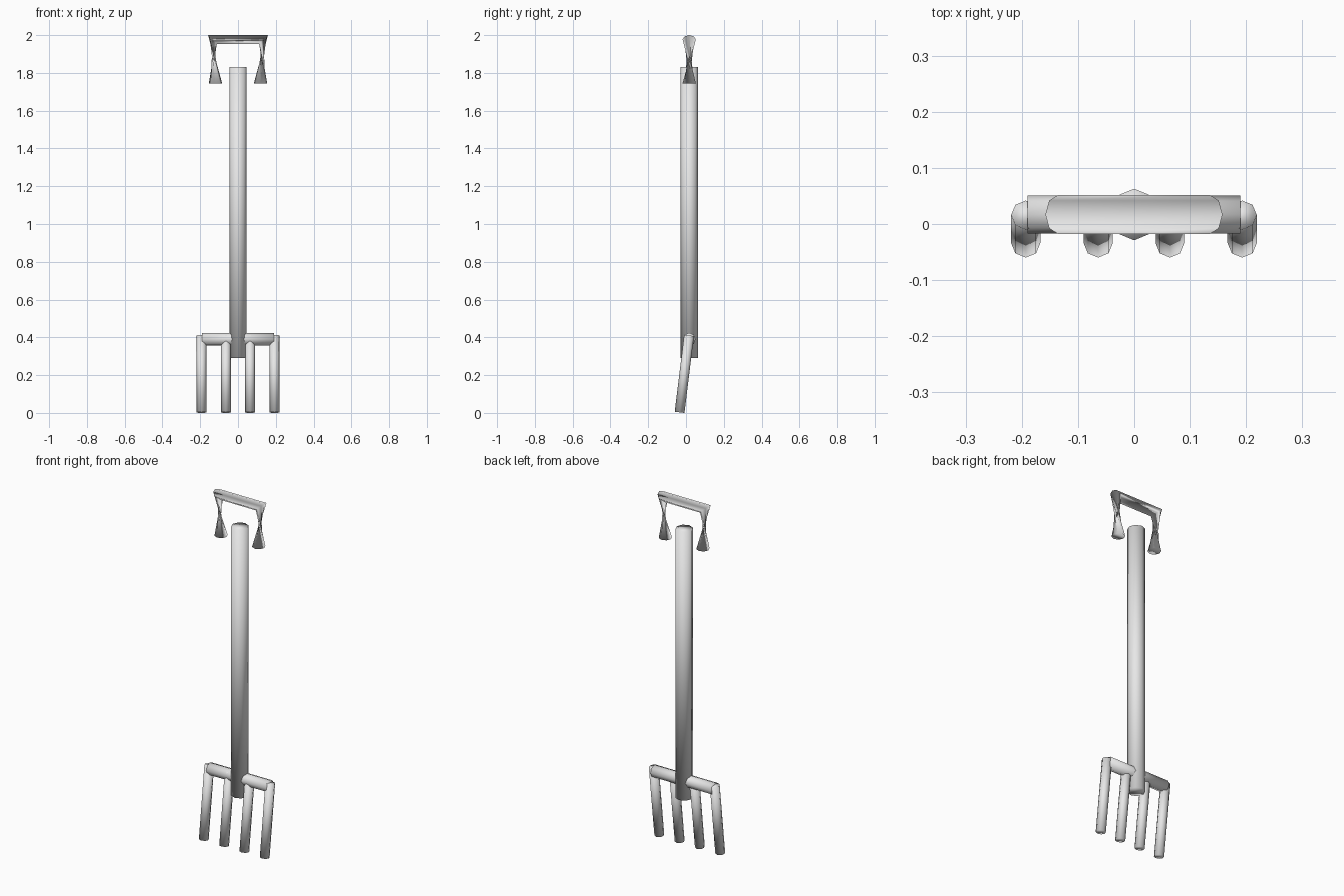
import bpy, bmesh
from math import cos, sin, pi
from mathutils import Vector

if "Cube" in bpy.data.objects:
    bpy.data.objects.remove(bpy.data.objects["Cube"])

SIDES = 8
Y = 0.017  # depth of the tool's centre line

metal = bpy.data.materials.new("light grey")
metal.use_nodes = True
grey = (0.8, 0.8, 0.8, 1)
metal.diffuse_color = grey
metal.node_tree.nodes["Principled BSDF"].inputs["Base Color"].default_value = grey


def ring(center, u, v):
    """Octagonal cross-section spanned by two half-axes."""
    c, u, v = Vector(center), Vector(u), Vector(v)
    return [c + u * cos(2 * pi * i / SIDES) + v * sin(2 * pi * i / SIDES)
            for i in range(SIDES)]


def loft(name, rings):
    """Skin a list of rings, cap both ends and shade the whole part smooth."""
    bm = bmesh.new()
    loops = [[bm.verts.new(p) for p in r] for r in rings]
    for a, b in zip(loops, loops[1:]):
        for i in range(SIDES):
            j = (i + 1) % SIDES
            bm.faces.new((a[i], a[j], b[j], b[i]))
    bm.faces.new(loops[0][::-1])
    bm.faces.new(loops[-1])
    bmesh.ops.recalc_face_normals(bm, faces=bm.faces)
    for f in bm.faces:
        f.smooth = True
    mesh = bpy.data.meshes.new(name)
    bm.to_mesh(mesh)
    bm.free()
    mesh.materials.append(metal)
    obj = bpy.data.objects.new(name, mesh)
    bpy.context.collection.objects.link(obj)


def rod(name, start, end, radius):
    """Straight octagonal rod with square-cut ends."""
    axis = (Vector(end) - Vector(start)).normalized()
    side = Vector((0, 1, 0)) if abs(axis.x) > 0.5 else Vector((1, 0, 0))
    u, v = side * radius, axis.cross(side) * radius
    loft(name, [ring(start, u, v), ring(end, u, v)])


# Shaft and head bar
rod("shaft", (0, Y, 0.29), (0, Y, 1.83), 0.046)
rod("head_bar", (-0.19, Y, 0.39), (0.19, Y, 0.39), 0.034)

# Four tines, leaning forward at the tips
for name, x in (("outer_right", -0.193), ("inner_right", -0.064),
                ("inner_left", 0.064), ("outer_left", 0.193)):
    rod(name + "_tine", (x, -0.034, 0.003), (x, 0.016, 0.41), 0.026)

# Handle: mitred grip bar whose legs twist half a turn, pinching to a point
R, M = 0.035, 0.023
depth = (0, R, 0)
twisted = (0, -R, 0)
loft("handle", [
    ring((-0.119, Y, 1.745), (R, 0, 0), twisted),
    ring((-0.135, Y, 1.977), (-M, 0, M), depth),
    ring((0.135, Y, 1.977), (M, 0, M), depth),
    ring((0.119, Y, 1.745), (-R, 0, 0), twisted),
])
